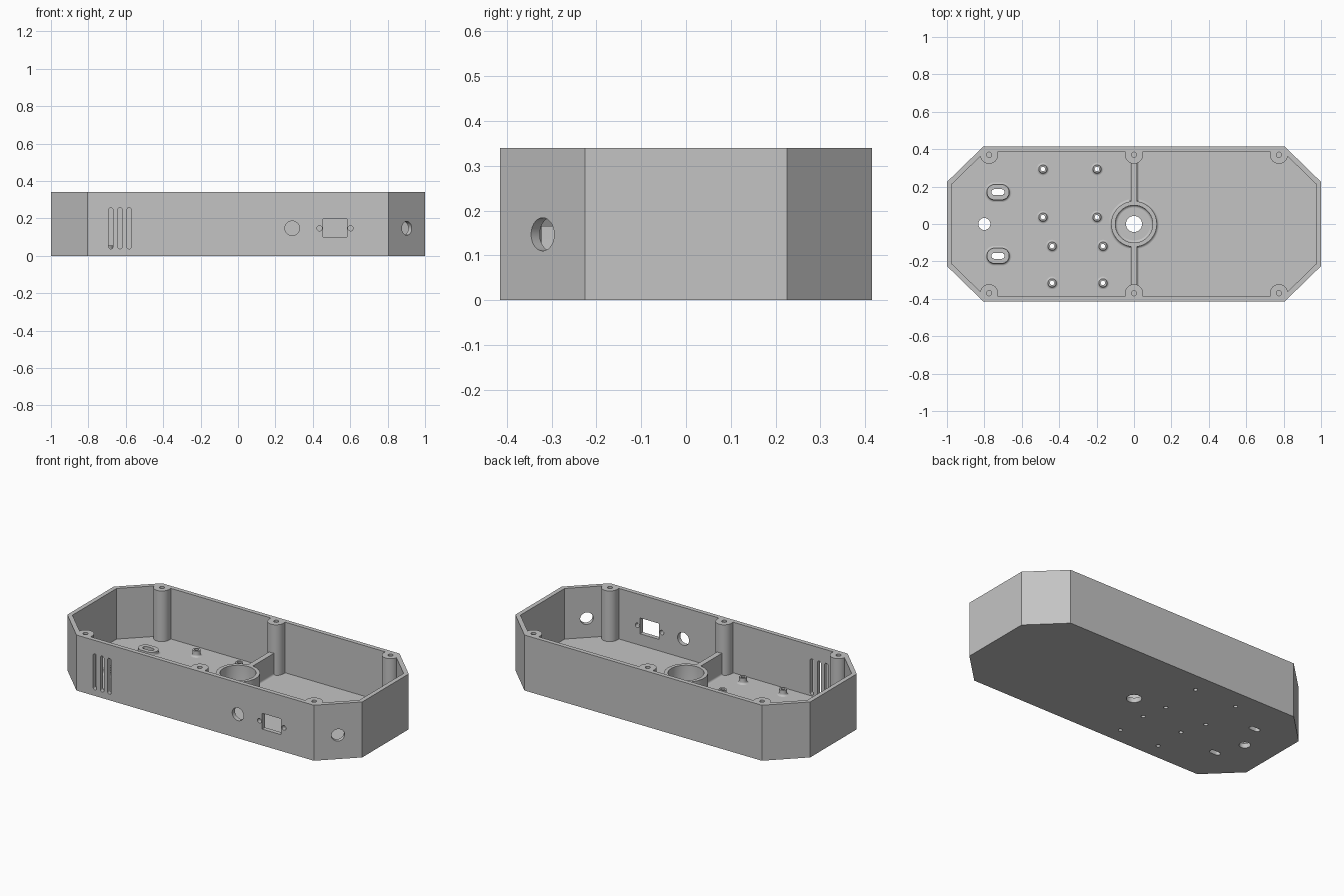
import bpy, bmesh
from math import sin, cos, pi
from mathutils import Matrix, Vector

if "Cube" in bpy.data.objects:
    bpy.data.objects.remove(bpy.data.objects["Cube"], do_unlink=True)

HEIGHT, FLOOR, RIB_TOP, FILLET = 0.34, 0.03, 0.165, 0.012

grey = bpy.data.materials.new("light_grey_plastic")
grey.use_nodes = True
grey.diffuse_color = (0.55, 0.55, 0.55, 1)
grey.node_tree.nodes["Principled BSDF"].inputs["Base Color"].default_value = grey.diffuse_color


def make(name, bm):
    bmesh.ops.recalc_face_normals(bm, faces=bm.faces)
    mesh = bpy.data.meshes.new(name)
    bm.to_mesh(mesh)
    bm.free()
    mesh.materials.append(grey)
    ob = bpy.data.objects.new(name, mesh)
    bpy.context.collection.objects.link(ob)
    return ob


def activate(ob):
    bpy.ops.object.select_all(action='DESELECT')
    ob.select_set(True)
    bpy.context.view_layer.objects.active = ob


def smooth(ob):
    activate(ob)
    bpy.ops.object.shade_smooth_by_angle(angle=pi / 6)


def subtract(ob, cutter):
    cutter.hide_render = True
    mod = ob.modifiers.new("cut", 'BOOLEAN')
    mod.operation, mod.solver, mod.object = 'DIFFERENCE', 'EXACT', cutter
    activate(ob)
    bpy.ops.object.modifier_apply(modifier=mod.name)
    bpy.data.objects.remove(cutter, do_unlink=True)


def prism(bm, pts, z0, z1, matrix=Matrix()):
    low = [bm.verts.new(matrix @ Vector((x, y, z0))) for x, y in pts]
    top = [bm.verts.new(matrix @ Vector((x, y, z1))) for x, y in pts]
    bm.faces.new(low[::-1])
    bm.faces.new(top)
    for i in range(len(pts)):
        j = (i + 1) % len(pts)
        bm.faces.new((low[i], low[j], top[j], top[i]))


def octagon(x, y, cx, cy):
    return [(cx, y), (-cx, y), (-x, cy), (-x, -cy), (-cx, -y), (cx, -y), (x, -cy), (x, cy)]


def oval(r, stretch=0, n=32, at=(0, 0)):
    # circle, or a slot when its two halves are pulled apart along x
    pts = []
    for i in range(n):
        a = (i + 0.5) * 2 * pi / n
        c = cos(a)
        pts.append((at[0] + r * c + (stretch if c > 0 else -stretch), at[1] + r * sin(a)))
    return pts


def fillet(r, direction):
    # concave quarter curve from the wall down to the floor
    return [(r + direction * FILLET * (1 - cos(a)), FLOOR + FILLET * (1 - sin(a)))
            for a in (0, pi / 8, pi / 4, 3 * pi / 8, pi / 2)]


def collar(name, profile, at, stretch=0, n=32):
    # open profile swept round a circle or slot
    bm = bmesh.new()
    rings = [[bm.verts.new((x, y, z)) for x, y in oval(r, stretch, n, at)] for r, z in profile]
    for a, b in zip(rings, rings[1:]):
        for i in range(n):
            j = (i + 1) % n
            bm.faces.new((a[i], a[j], b[j], b[i]))
    smooth(make(name, bm))


# Positions on the floor
posts = [(x, s) for x in (-0.775, 0, 0.775) for s in (-1, 1)]
standoffs = [(x, y) for x in (-0.487, -0.198) for y in (0.294, 0.037)]
standoffs += [(x, y) for x in (-0.438, -0.166) for y in (-0.118, -0.315)]
slots = [(-0.727, 0.17), (-0.727, -0.17)]

# Case: octagonal block, hollowed except for the screw posts
bm = bmesh.new()
prism(bm, octagon(1, 0.415, 0.805, 0.225), 0, HEIGHT)
case = make("case", bm)

bm = bmesh.new()
prism(bm, octagon(0.973, 0.388, 0.794, 0.214), FLOOR, 0.5)
cavity = make("cavity_cutter", bm)
bm = bmesh.new()
for x, s in posts:
    arc = [(x + 0.048 * cos(k * pi / 16), s * (0.37 - 0.048 * sin(k * pi / 16))) for k in range(17)]
    prism(bm, arc + [(x - 0.048, s * 0.5), (x + 0.048, s * 0.5)], -0.1, 0.6)
subtract(cavity, make("post_cutter", bm))
subtract(case, cavity)

# Holes through the floor and down into the posts
bm = bmesh.new()
for x, s in posts:
    prism(bm, oval(0.014, n=20, at=(x, s * 0.37)), 0.14, 0.5)
for p in standoffs:
    prism(bm, oval(0.012, n=20, at=p), -0.1, 0.1)
for p in slots:
    prism(bm, oval(0.016, 0.019, at=p), -0.1, 0.1)
prism(bm, oval(0.032, at=(-0.8, 0)), -0.1, 0.1)
prism(bm, oval(0.043), -0.1, 0.1)

# Openings in the front wall: drawn in x-z, pushed along y
front = Matrix.Translation((0, -0.4, 0)) @ Matrix.Rotation(pi / 2, 4, 'X')
for x in (-0.68, -0.631, -0.582):
    vent = [(x + v, 0.147 + u) for u, v in oval(0.012, 0.098, 24)]
    prism(bm, vent, -0.05, 0.05, front)
prism(bm, oval(0.039, at=(0.29, 0.147)), -0.05, 0.05, front)
prism(bm, [(0.455, 0.1), (0.583, 0.1), (0.583, 0.197), (0.455, 0.197)], -0.05, 0.05, front)
for x in (0.436, 0.602):
    prism(bm, oval(0.014, n=20, at=(x, 0.147)), -0.05, 0.05, front)

# Round opening in the angled front left corner wall
axis = Vector((0.698, -0.716, 0)).to_track_quat('Z', 'Y').to_matrix().to_4x4()
prism(bm, oval(0.037), -0.06, 0.06, Matrix.Translation((0.9025, -0.32, 0.147)) @ axis)
subtract(case, make("hole_cutter", bm))
smooth(case)

# Central ring, standoffs and slotted bosses, each flared at its foot
collar("central_ring", fillet(0.1, -1)[::-1] + [(0.1, RIB_TOP), (0.122, RIB_TOP)] + fillet(0.122, 1),
       (0, 0), n=64)
for p in standoffs:
    collar("standoff", [(0.012, FLOOR), (0.012, 0.065), (0.022, 0.065)] + fillet(0.022, 1), p)
for p in slots:
    collar("slotted_boss", [(0.016, FLOOR), (0.016, 0.055), (0.041, 0.055)] + fillet(0.041, 1),
           p, 0.019, 40)

# Ribs from the ring to the middle posts
half = [(0.016, RIB_TOP)] + fillet(0.016, 1)
section = half + [(-x, z) for x, z in half[::-1]]
for name, s in (("back_rib", 1), ("front_rib", -1)):
    bm = bmesh.new()
    ends = [[bm.verts.new((x, s * y, z)) for x, z in section] for y in (0.112, 0.335)]
    for i in range(len(section)):
        j = (i + 1) % len(section)
        if i != len(half) - 1:
            bm.faces.new((ends[0][i], ends[0][j], ends[1][j], ends[1][i]))
    smooth(make(name, bm))
